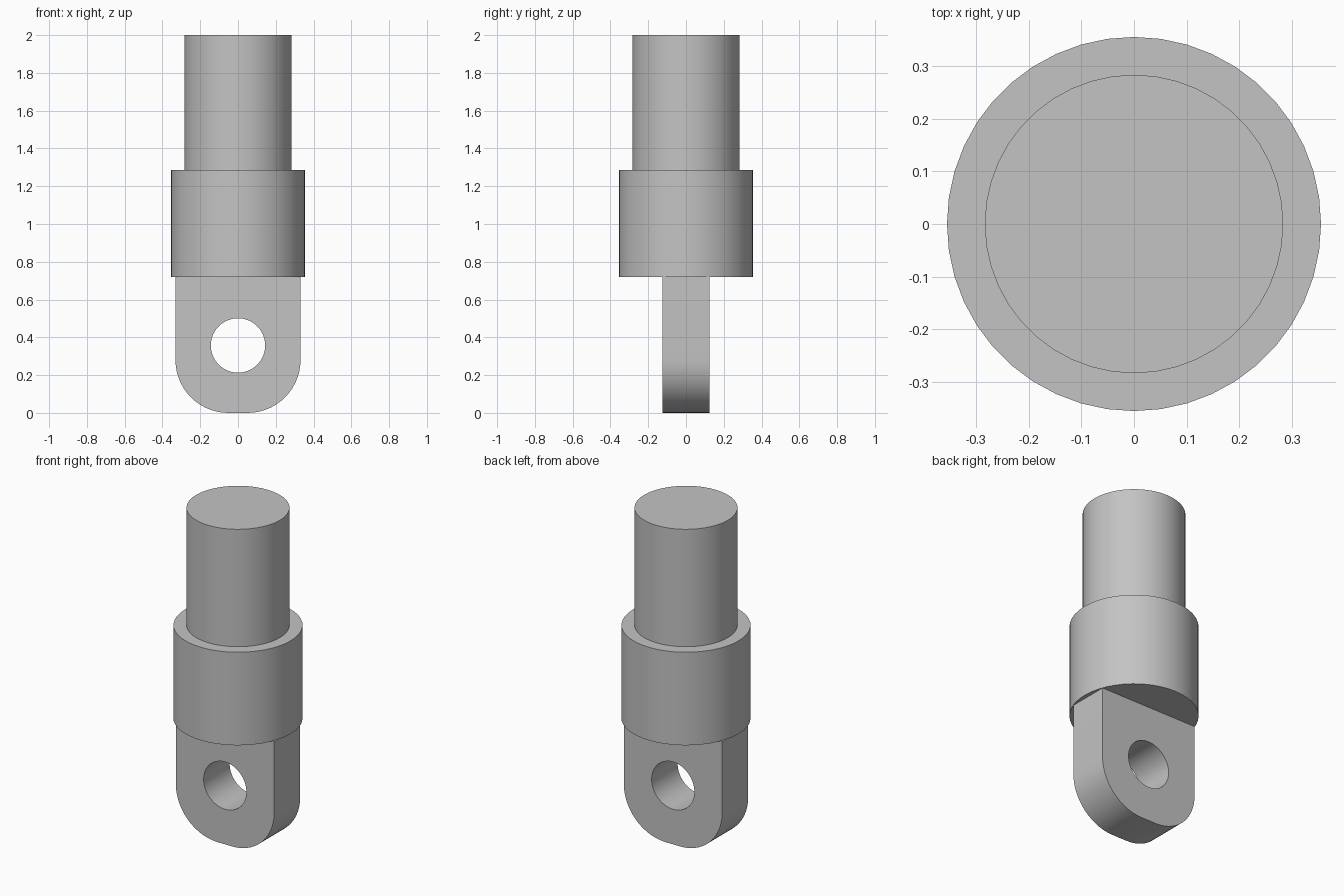
import bpy
import bmesh
import math
from math import pi, cos, sin

cube = bpy.data.objects.get("Cube")
if cube:
    bpy.data.objects.remove(cube, do_unlink=True)

SEGMENTS = 44

steel = bpy.data.materials.new("grey_steel")
steel.use_nodes = True
GREY = (0.55, 0.55, 0.55, 1)
steel.diffuse_color = GREY
steel.node_tree.nodes["Principled BSDF"].inputs["Base Color"].default_value = GREY


def finish(name, bm):
    """Turn a bmesh into a smooth-shaded object with sharp edges kept."""
    bmesh.ops.recalc_face_normals(bm, faces=bm.faces)
    mesh = bpy.data.meshes.new(name)
    bm.to_mesh(mesh)
    bm.free()
    mesh.materials.append(steel)
    obj = bpy.data.objects.new(name, mesh)
    bpy.context.collection.objects.link(obj)
    bpy.ops.object.select_all(action="DESELECT")
    obj.select_set(True)
    bpy.context.view_layer.objects.active = obj
    bpy.ops.object.shade_smooth_by_angle(angle=math.radians(30))
    return obj


def arc(cx, cz, radius, start, end, steps):
    return [(cx + radius * cos(start + (end - start) * i / steps),
             cz + radius * sin(start + (end - start) * i / steps))
            for i in range(steps + 1)]


# Stepped round body: wide collar below, narrower shaft above
def stepped_body(name, profile):
    bm = bmesh.new()
    rings = [[bm.verts.new((r * sin(2 * pi * i / SEGMENTS),
                            r * cos(2 * pi * i / SEGMENTS), z))
              for i in range(SEGMENTS)] for r, z in profile]
    for low, high in zip(rings, rings[1:]):
        for i in range(SEGMENTS):
            j = (i + 1) % SEGMENTS
            bm.faces.new((low[i], low[j], high[j], high[i]))
    bm.faces.new(rings[0])
    bm.faces.new(rings[-1])
    return finish(name, bm)


stepped_body("collar_and_shaft",
             [(0.356, 0.72), (0.356, 1.286), (0.284, 1.286), (0.284, 2.0)])


# Flat eye lug with rounded lower corners and a round pin hole
def eye_lug(name, half_width, half_depth, top, corner, hole_z, hole_radius):
    inner = half_width - corner
    outline = [(half_width, top), (-half_width, top)]
    outline += arc(-inner, corner, corner, pi, 1.5 * pi, 14)
    outline += arc(inner, corner, corner, 1.5 * pi, 2 * pi, 14)
    hole = arc(0, hole_z, hole_radius, 0, 2 * pi, SEGMENTS)[:-1]

    bm = bmesh.new()
    edges = []
    for loop in (outline, hole):
        verts = [bm.verts.new((x, -half_depth, z)) for x, z in loop]
        edges += [bm.edges.new((verts[i - 1], verts[i])) for i in range(len(verts))]
    bmesh.ops.triangle_fill(bm, edges=edges, use_beauty=True)
    grown = bmesh.ops.extrude_face_region(bm, geom=bm.faces[:], use_keep_orig=True)
    moved = [g for g in grown["geom"] if isinstance(g, bmesh.types.BMVert)]
    bmesh.ops.translate(bm, verts=moved, vec=(0, 2 * half_depth, 0))
    return finish(name, bm)


eye_lug("eye_lug", 0.331, 0.125, 0.73, 0.28, 0.357, 0.144)
